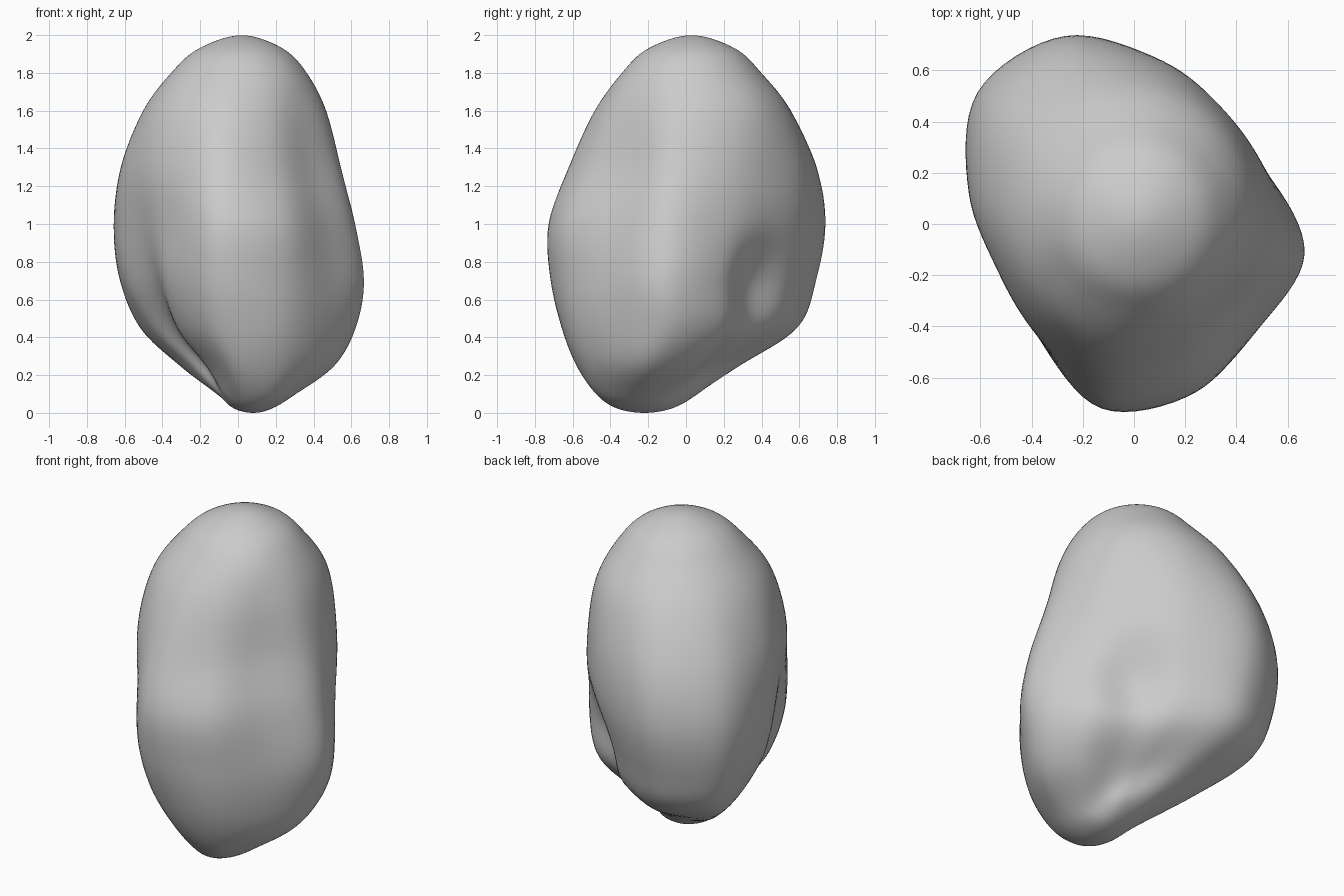
import bpy, bmesh, math
from mathutils import Vector

if "Cube" in bpy.data.objects:
    bpy.data.objects.remove(bpy.data.objects["Cube"])

N = 12                      # control points around each section
SUB = 8                     # interpolation steps between control points
START = math.radians(-10)   # first control point sits on the right lobe


def section(z, cx, cy, radii):
    """Closed horizontal cross-section from polar radii."""
    pts = []
    for i, r in enumerate(radii):
        a = START + math.tau * i / N
        pts.append(Vector((cx + r * math.cos(a), cy + r * math.sin(a), z)))
    return pts


def oval(z, cx, cy, rx, ry):
    """Plain elliptical section for the rounded ends."""
    angles = [START + math.tau * i / N for i in range(N)]
    return [Vector((cx + rx * math.cos(a), cy + ry * math.sin(a), z)) for a in angles]


def spline(a, b, c, d, t):
    """Catmull-Rom point between b and c."""
    return 0.5 * (2 * b + (c - a) * t + (2 * a - 5 * b + 4 * c - d) * t * t
                  + (3 * b - a - 3 * c + d) * t ** 3)


# Lobed sections: right lobe first, then back, back-left and front lobes
body = [
    oval(0.025, 0.08, -0.22, 0.105, 0.15),
    section(0.10, 0.08, -0.20, [.23, .21, .20, .25, .27, .24, .19, .18, .22, .27, .28, .25]),
    section(0.25, 0.05, -0.10, [.47, .39, .27, .28, .41, .46, .31, .23, .33, .47, .48, .46]),
    section(0.45, 0, 0, [.635, .52, .40, .47, .63, .66, .47, .35, .48, .645, .66, .62]),
    section(0.70, 0, 0, [.68, .555, .43, .56, .735, .77, .61, .47, .57, .715, .695, .635]),
    section(1.00, 0, 0, [.63, .56, .55, .64, .785, .80, .655, .54, .58, .73, .69, .595]),
    section(1.30, 0, 0, [.545, .54, .56, .635, .73, .725, .63, .56, .57, .63, .56, .495]),
    section(1.60, 0, 0, [.46, .48, .515, .545, .57, .555, .51, .485, .485, .49, .455, .43]),
    oval(1.80, 0.005, 0.03, 0.36, 0.37),
    oval(1.93, 0.015, 0.03, 0.222, 0.23),
]
bottom = [Vector((0.08, -0.22, 0))] * N
top = [Vector((0.02, 0.03, 2))] * N


def opposite(s):
    return s[N // 2:] + s[:N // 2]


# Sections mirrored through the poles keep both ends round
rows = [opposite(body[0]), bottom] + body + [top, opposite(body[-1])]

# Interpolate along the height, then around each ring
fine = []
for k in range(1, len(rows) - 2):
    for s in range(SUB):
        fine.append([spline(rows[k - 1][i], rows[k][i], rows[k + 1][i],
                            rows[k + 2][i], s / SUB) for i in range(N)])
fine = fine[1:]     # the first ring is the bottom pole

bm = bmesh.new()
rings = []
for row in fine:
    rings.append([bm.verts.new(spline(row[i - 1], row[i], row[(i + 1) % N],
                                      row[(i + 2) % N], s / SUB))
                  for i in range(N) for s in range(SUB)])
low, high = bm.verts.new(bottom[0]), bm.verts.new(top[0])
M = N * SUB
for j in range(M):
    n = (j + 1) % M
    for a, b in zip(rings, rings[1:]):
        bm.faces.new((a[j], a[n], b[n], b[j]))
    bm.faces.new((low, rings[0][n], rings[0][j]))
    bm.faces.new((high, rings[-1][j], rings[-1][n]))
bmesh.ops.recalc_face_normals(bm, faces=bm.faces)
for f in bm.faces:
    f.smooth = True

# Lumpy stone body
mesh = bpy.data.meshes.new("lumpy_body")
bm.to_mesh(mesh)
bm.free()
obj = bpy.data.objects.new("lumpy_body", mesh)
bpy.context.collection.objects.link(obj)
soft = obj.modifiers.new("soften", 'SMOOTH')
soft.factor = 0.5
soft.iterations = 5
